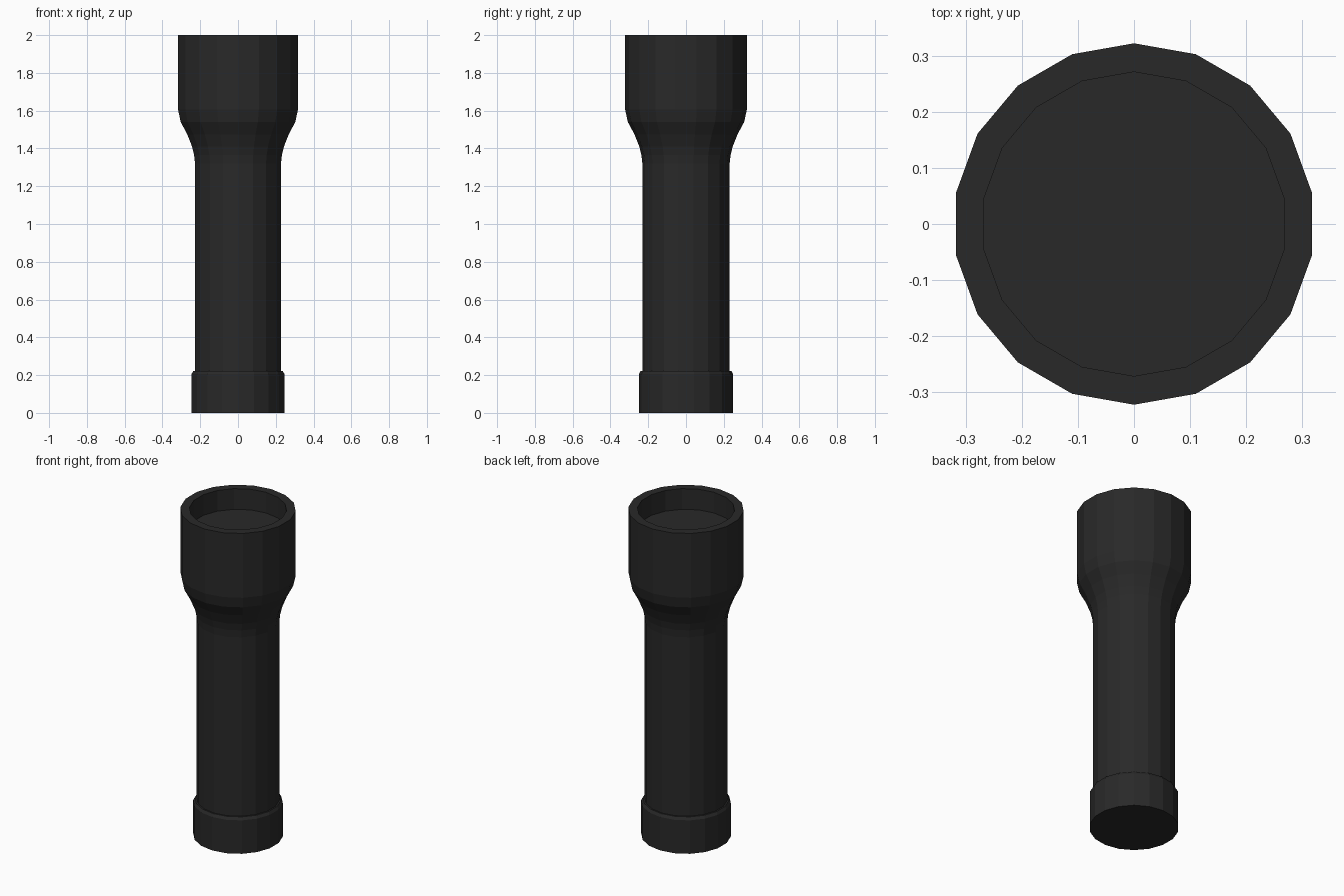
import bpy, bmesh, math

if "Cube" in bpy.data.objects:
    bpy.data.objects.remove(bpy.data.objects["Cube"])

SIDES = 18

mat = bpy.data.materials.new("black_plastic")
mat.diffuse_color = (0.022, 0.022, 0.022, 1)
mat.use_nodes = True
mat.node_tree.nodes["Principled BSDF"].inputs["Base Color"].default_value = mat.diffuse_color


def lathe(name, profile):
    """Turn (radius, z) points around z; radius 0 closes the form at the axis."""
    bm = bmesh.new()
    rings = []
    for r, z in profile:
        if r == 0:
            rings.append([bm.verts.new((0, 0, z))] * SIDES)
        else:
            angles = [math.pi / 2 + math.tau * i / SIDES for i in range(SIDES)]
            rings.append([bm.verts.new((r * math.cos(a), r * math.sin(a), z)) for a in angles])
    for low, high in zip(rings, rings[1:]):
        for i in range(SIDES):
            j = (i + 1) % SIDES
            quad = [low[i], low[j], high[j], high[i]]
            bm.faces.new(list(dict.fromkeys(quad)))
    bmesh.ops.recalc_face_normals(bm, faces=bm.faces)
    mesh = bpy.data.meshes.new(name)
    bm.to_mesh(mesh)
    bm.free()
    mesh.materials.append(mat)
    obj = bpy.data.objects.new(name, mesh)
    bpy.context.collection.objects.link(obj)
    return obj


# Tail cap with chamfered upper edge
lathe("tail_cap", [(0, 0), (0.25, 0), (0.25, 0.205), (0.24, 0.222), (0.231, 0.222), (0, 0.222)])

# Barrel flaring into the head, with a recessed lens floor
lathe("barrel_and_head", [
    (0, 0.222), (0.231, 0.222), (0.231, 1.32), (0.236, 1.365), (0.247, 1.41),
    (0.273, 1.475), (0.308, 1.54), (0.322, 1.605), (0.322, 2.0),
    (0.271, 2.0), (0.271, 1.873), (0, 1.873),
])
